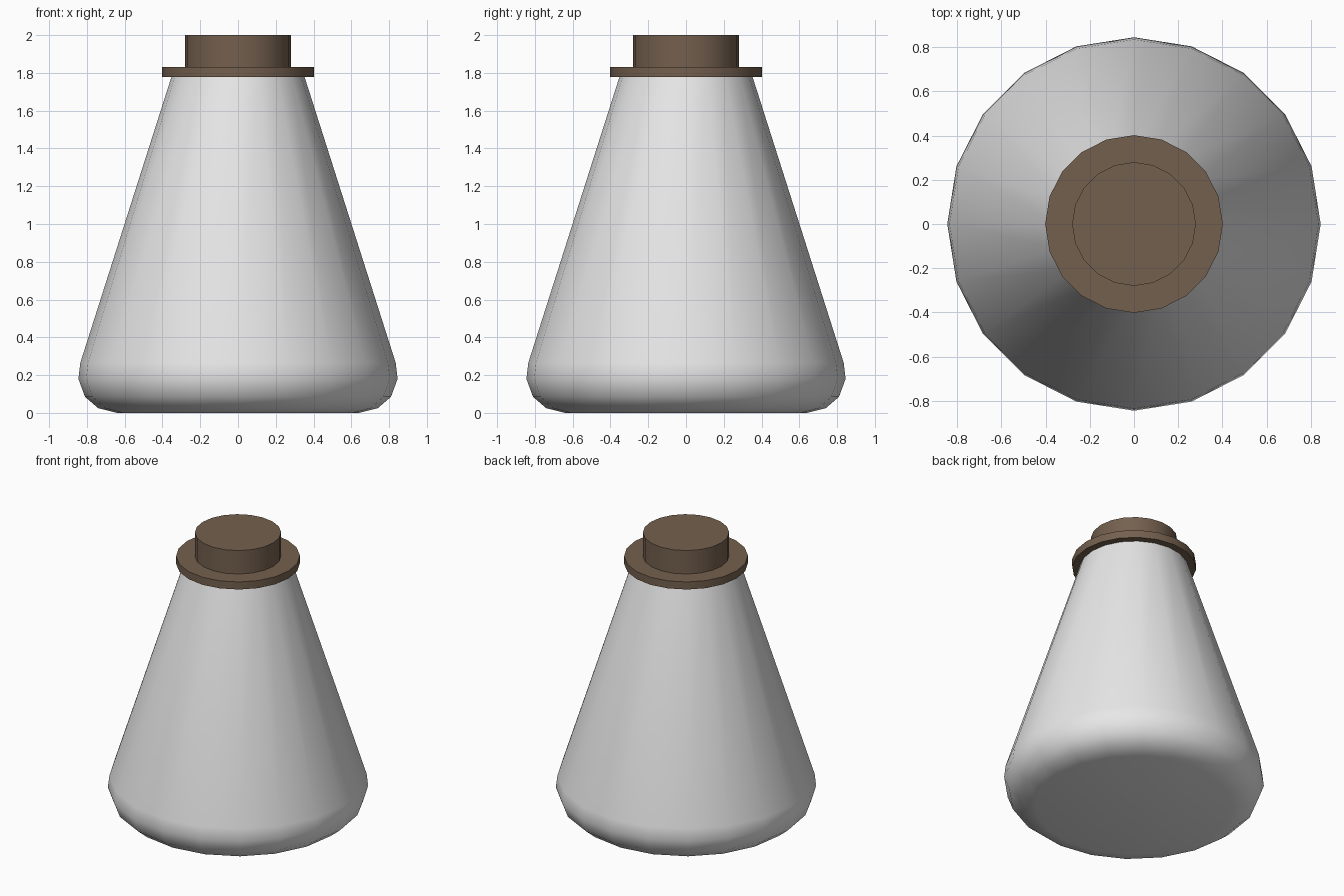
import bpy, bmesh, math

if "Cube" in bpy.data.objects:
    bpy.data.objects.remove(bpy.data.objects["Cube"])

SIDES = 20


def material(name, color):
    m = bpy.data.materials.new(name)
    m.diffuse_color = (*color, 1)
    m.use_nodes = True
    m.node_tree.nodes["Principled BSDF"].inputs["Base Color"].default_value = m.diffuse_color
    return m


def lathe(name, profile, mat, angle):
    """Revolve (radius, z) points, bottom to top, and cap both ends."""
    bm = bmesh.new()
    rings = []
    for r, z in profile:
        rings.append([bm.verts.new((r * math.cos(2 * math.pi * i / SIDES),
                                    r * math.sin(2 * math.pi * i / SIDES), z))
                      for i in range(SIDES)])
    for a, b in zip(rings, rings[1:]):
        for i in range(SIDES):
            j = (i + 1) % SIDES
            bm.faces.new((a[i], a[j], b[j], b[i]))
    bm.faces.new(rings[0][::-1])
    bm.faces.new(rings[-1])
    mesh = bpy.data.meshes.new(name)
    bm.to_mesh(mesh)
    bm.free()
    mesh.materials.append(mat)
    ob = bpy.data.objects.new(name, mesh)
    bpy.context.collection.objects.link(ob)
    bpy.ops.object.select_all(action='DESELECT')
    ob.select_set(True)
    bpy.context.view_layer.objects.active = ob
    bpy.ops.object.shade_smooth_by_angle(angle=math.radians(angle))
    return ob


glass = material("pale_glass", (0.8, 0.8, 0.8))
cork = material("brown_cork", (0.175, 0.117, 0.077))

# Conical flask with a rounded base
lathe("flask_body", [(0.64, 0), (0.74, 0.025), (0.81, 0.085), (0.845, 0.18),
                     (0.835, 0.265), (0.352, 1.78)], glass, 40)
# Rim collar and stopper
lathe("neck_collar", [(0.402, 1.778), (0.402, 1.832)], cork, 40)
lathe("stopper", [(0.28, 1.832), (0.28, 2.0)], cork, 40)
